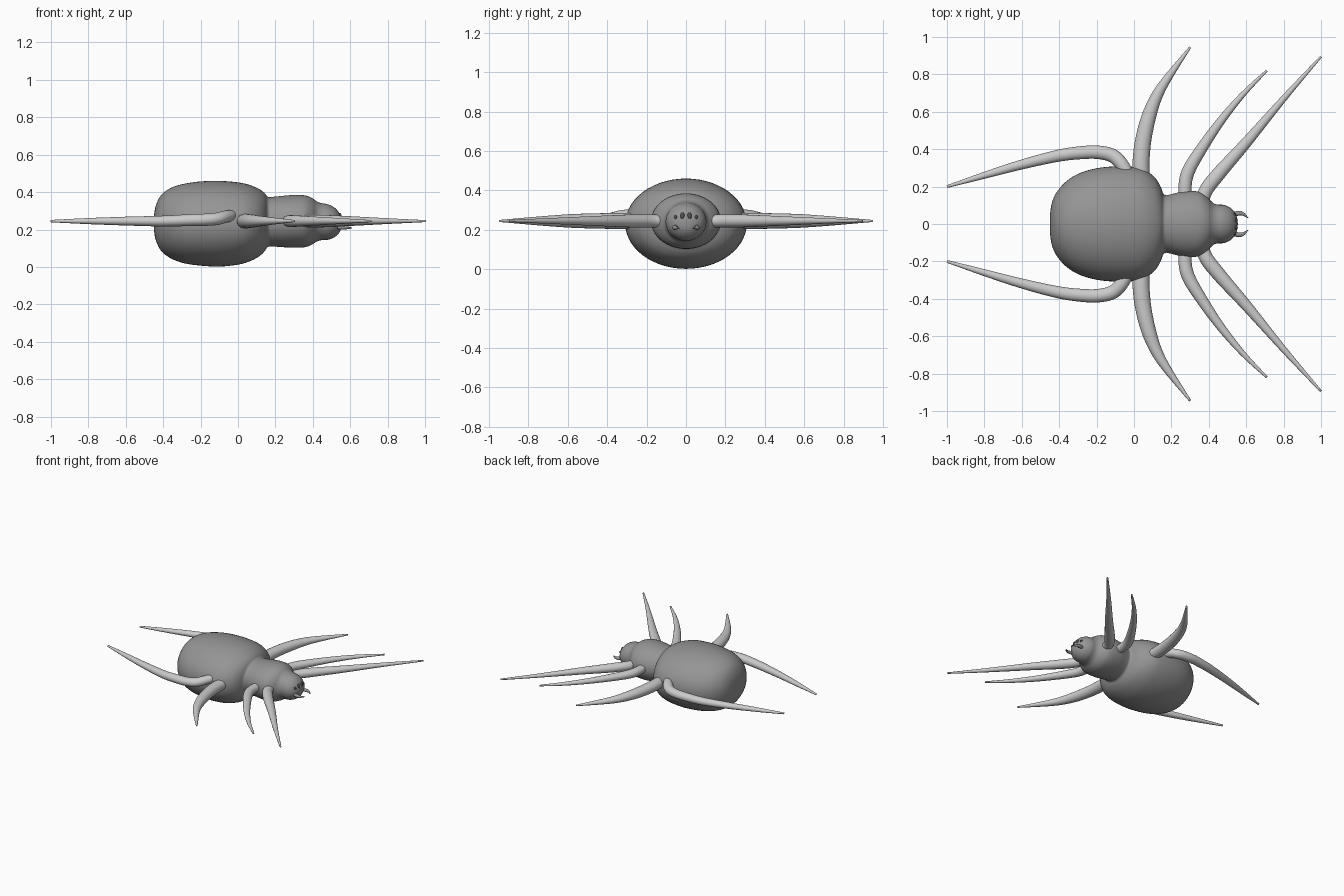
import bpy, bmesh, math
from mathutils import Vector

if "Cube" in bpy.data.objects:
    bpy.data.objects.remove(bpy.data.objects["Cube"])


def material(name, g):
    m = bpy.data.materials.new(name)
    m.diffuse_color = (g, g, g, 1)
    m.use_nodes = True
    m.node_tree.nodes["Principled BSDF"].inputs["Base Color"].default_value = m.diffuse_color
    return m


dark = material("dark_grey", 0.3)
black = material("near_black", 0.08)


def spline(points, steps):
    """Catmull-Rom resampling of tuples of any size."""
    p = [points[0]] + list(points) + [points[-1]]
    out = []
    for i in range(1, len(p) - 2):
        for s in range(steps):
            t = s / steps
            out.append([0.5 * (2*b + (c - a)*t + (2*a - 5*b + 4*c - d)*t*t + (3*b - a - 3*c + d)*t**3)
                        for a, b, c, d in zip(*p[i-1:i+3])])
    out.append(list(points[-1]))
    return out


def loft(name, rings, n, mat=None, mirror=False):
    """Skin elliptical rings given as (centre, half-axis u, half-axis v)."""
    bm = bmesh.new()
    loops = []
    for c, u, v in rings:
        loops.append([bm.verts.new(c + u*math.cos(2*math.pi*k/n) + v*math.sin(2*math.pi*k/n))
                      for k in range(n)])
    for a, b in zip(loops, loops[1:]):
        for k in range(n):
            j = (k + 1) % n
            bm.faces.new((a[k], a[j], b[j], b[k]))
    bm.faces.new(loops[0][::-1])
    bm.faces.new(loops[-1])
    bmesh.ops.recalc_face_normals(bm, faces=bm.faces)
    me = bpy.data.meshes.new(name)
    bm.to_mesh(me)
    bm.free()
    me.polygons.foreach_set("use_smooth", [True] * len(me.polygons))
    ob = bpy.data.objects.new(name, me)
    bpy.context.collection.objects.link(ob)
    finish(ob, mat, mirror)
    return ob


def finish(ob, mat, mirror):
    if mat:
        ob.data.materials.append(mat)
    if mirror:
        m = ob.modifiers.new("mirror", 'MIRROR')
        m.use_axis = (False, True, False)
        m.use_mirror_merge = False


def tube(name, path, n=20, mat=None):
    """Mirrored tapering tube through (x, y, z, radius) points."""
    pts = spline(path, 8)
    pos = [Vector(p[:3]) for p in pts]
    rings = []
    for i, c in enumerate(pos):
        t = pos[min(i+1, len(pos)-1)] - pos[max(i-1, 0)]
        u = t.cross(Vector((0, 0, 1))).normalized()
        v = u.cross(t).normalized()
        rings.append((c, u * pts[i][3], v * pts[i][3] * 0.9))
    return loft(name, rings, n, mat, True)


# body: abdomen, thorax and head in one profile (x, half width, half height, centre z)
profile = [(-.45, .002, .002, .235), (-.448, .06, .05, .235), (-.437, .12, .10, .235),
           (-.41, .175, .15, .235), (-.36, .23, .188, .234), (-.29, .272, .212, .232),
           (-.2, .298, .225, .232), (-.1, .308, .229, .231), (0, .305, .22, .232),
           (.06, .288, .205, .234), (.11, .25, .182, .236), (.14, .205, .158, .239),
           (.16, .158, .134, .241), (.19, .157, .133, .242), (.25, .172, .138, .243),
           (.31, .177, .141, .244), (.36, .168, .138, .244), (.395, .142, .125, .244),
           (.42, .115, .108, .243), (.445, .104, .099, .242), (.48, .102, .095, .24),
           (.515, .087, .08, .238), (.54, .06, .055, .236), (.552, .03, .028, .235),
           (.555, .002, .002, .235)]
loft("body", [(Vector((x, 0, z)), Vector((0, w, 0)), Vector((0, 0, h)))
              for x, w, h, z in spline(profile, 4)], 56, dark)

# legs: plan path, root to tip
Z = .245
tube("back_legs", [(-.03, .26, .275, .034), (-.07, .325, .268, .036), (-.115, .365, .257, .037),
                   (-.18, .382, .252, .036), (-.26, .383, .25, .035), (-.4, .366, Z, .032),
                   (-.6, .318, Z, .026), (-.8, .26, Z, .018), (-1, .2, Z, .007)])
tube("rear_middle_legs", [(.04, .24, Z, .043), (.038, .34, Z, .045), (.05, .45, Z, .043),
                          (.078, .57, Z, .039), (.12, .68, Z, .031), (.18, .78, Z, .022),
                          (.3, .945, Z, .006)])
tube("front_middle_legs", [(.278, .1, Z, .033), (.273, .2, Z, .035), (.29, .28, Z, .035),
                           (.35, .385, Z, .031), (.46, .545, Z, .023), (.58, .69, Z, .015),
                           (.71, .82, Z, .006)])
tube("front_legs", [(.36, .08, Z, .034), (.38, .17, Z, .037), (.45, .265, Z, .037),
                    (.6, .435, Z, .029), (.8, .67, Z, .017), (1, .895, Z, .006)])

# fangs curving inward
tube("fangs", [(.515, .045, .212, .012), (.55, .056, .212, .013), (.58, .055, .21, .01),
               (.61, .032, .208, .002)], 12, dark)


# eyes
def eye(name, loc, size):
    bpy.ops.mesh.primitive_uv_sphere_add(segments=16, ring_count=10, radius=1, location=(0, 0, 0))
    ob = bpy.context.object
    ob.name = name
    for v in ob.data.vertices:
        v.co = Vector(a * b + c for a, b, c in zip(v.co, size, loc))
    bpy.ops.object.shade_smooth()
    finish(ob, black, True)


eye("main_eyes", (.543, .018, .268), (.012, .012, .02))
eye("side_eyes", (.537, .052, .264), (.01, .008, .01))
